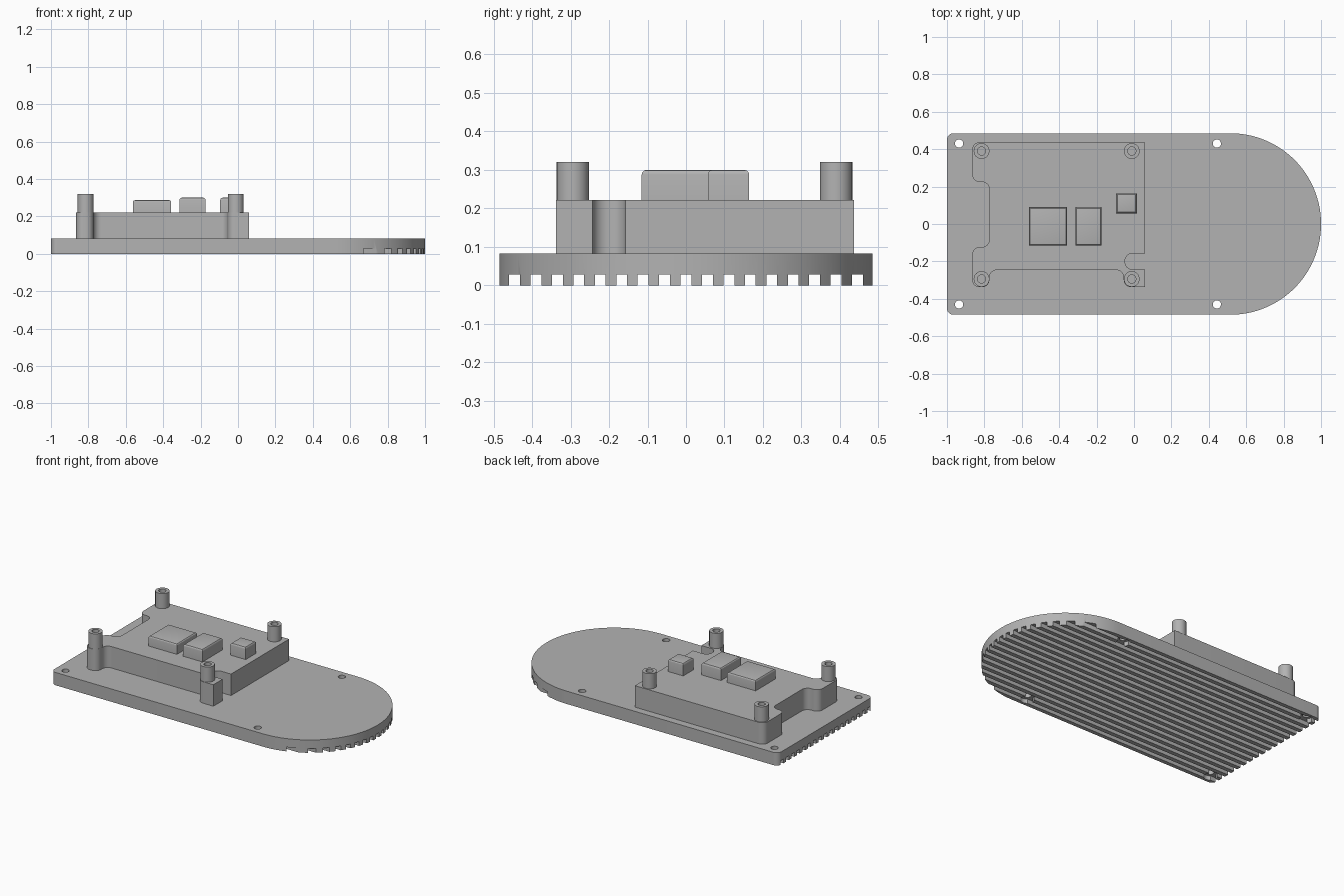
import bpy, bmesh, math
from mathutils import Vector

cube = bpy.data.objects.get("Cube")
if cube:
    bpy.data.objects.remove(cube, do_unlink=True)

metal = bpy.data.materials.new("grey_metal")
metal.use_nodes = True
GREY = (0.45, 0.45, 0.45, 1)
metal.diffuse_color = GREY
metal.node_tree.nodes["Principled BSDF"].inputs["Base Color"].default_value = GREY


def rounded(corners, segs=10):
    """Outline from (x, y, radius) corners, each replaced by a tangent arc."""
    pts = []
    for i, (x, y, r) in enumerate(corners):
        p = Vector((x, y))
        if r == 0:
            pts.append(p)
            continue
        a = (Vector(corners[i - 1][:2]) - p).normalized()
        b = (Vector(corners[(i + 1) % len(corners)][:2]) - p).normalized()
        centre = p + (a + b) * r          # all corners are right angles
        for k in range(segs + 1):
            t = math.pi / 2 * k / segs
            pts.append(centre - b * r * math.cos(t) - a * r * math.sin(t))
    return pts


def circle(x, y, r, n=32):
    return [Vector((x + r * math.cos(math.tau * k / n),
                    y + r * math.sin(math.tau * k / n))) for k in range(n)]


def rect(x0, x1, y0, y1):
    return [Vector(p) for p in ((x0, y0), (x1, y0), (x1, y1), (x0, y1))]


def prism(name, outlines, z0, z1):
    """Extrude one or more separate outlines from z0 to z1."""
    bm = bmesh.new()
    for pts in outlines:
        face = bm.faces.new([bm.verts.new((p.x, p.y, z0)) for p in pts])
        top = bmesh.ops.extrude_face_region(bm, geom=[face])["geom"]
        for v in top:
            if isinstance(v, bmesh.types.BMVert):
                v.co.z = z1
    bmesh.ops.recalc_face_normals(bm, faces=bm.faces)
    mesh = bpy.data.meshes.new(name)
    bm.to_mesh(mesh)
    bm.free()
    mesh.materials.append(metal)
    obj = bpy.data.objects.new(name, mesh)
    bpy.context.collection.objects.link(obj)
    return obj


def activate(obj):
    bpy.ops.object.select_all(action="DESELECT")
    obj.select_set(True)
    bpy.context.view_layer.objects.active = obj


def cut(obj, cutter):
    mod = obj.modifiers.new("cut", "BOOLEAN")
    mod.operation, mod.solver, mod.object = "DIFFERENCE", "EXACT", cutter
    activate(obj)
    bpy.ops.object.modifier_apply(modifier=mod.name)
    bpy.data.objects.remove(cutter, do_unlink=True)


def smooth(obj):
    activate(obj)
    bpy.ops.object.shade_smooth_by_angle(angle=math.radians(30))


# Base plate: square left end, semicircular right end
HALF, TOP = 0.485, 0.083
base = prism("base_plate", [rounded([
    (-1, -HALF, 0.035), (1, -HALF, 0.4845), (1, HALF, 0.4845), (-1, HALF, 0.035)], 28)],
    0, TOP)

# Cooling grooves along the underside
PITCH, GAP, DEPTH = 0.0557, 0.014, 0.028
cut(base, prism("groove_cutter", [rect(-1.1, 1.1, i * PITCH - GAP, i * PITCH + GAP)
                                  for i in range(-8, 9)], -0.05, DEPTH))

# Mounting holes with counterbores among the fins
spots = [(x, y) for x in (-0.935, 0.443) for y in (-0.43, 0.43)]
cut(base, prism("counterbore_cutter", [circle(x, y, 0.04) for x, y in spots], -0.06, DEPTH))
cut(base, prism("hole_cutter", [circle(x, y, 0.022) for x, y in spots], -0.1, 0.2))
smooth(base)

# Raised block with side recesses and corner legs
R = 0.04
BLOCK = 0.222
block = prism("raised_block", [rounded([
    (-0.865, 0.437, R), (-0.865, 0.225, R), (-0.773, 0.225, R),
    (-0.773, -0.123, R), (-0.865, -0.123, R), (-0.865, -0.338, R),
    (-0.773, -0.338, R), (-0.773, -0.246, R), (-0.055, -0.246, R),
    (-0.055, -0.338, R), (0.06, -0.338, 0), (0.06, -0.243, 0),
    (-0.048, -0.243, R), (-0.048, -0.157, R), (0.06, -0.157, 0),
    (0.06, 0.437, 0)])], 0.07, BLOCK)
smooth(block)

# Hollow standoffs on the four corners
for side, x in (("right", -0.815), ("left", -0.012)):
    for end, y in (("front", -0.294), ("back", 0.39)):
        post = prism(f"standoff_{end}_{side}", [circle(x, y, 0.042)], BLOCK - 0.01, 0.32)
        cut(post, prism("bore_cutter", [circle(x, y, 0.022)], 0.1, 0.4))
        smooth(post)

# Contact pads with softened top edges
for name, area, top in (("large_pad", (-0.562, -0.357, -0.115, 0.09), 0.287),
                        ("medium_pad", (-0.313, -0.174, -0.115, 0.09), 0.3),
                        ("small_pad", (-0.095, 0.015, 0.057, 0.164), 0.3)):
    pad = prism(name, [rect(*area)], BLOCK - 0.01, top)
    bm = bmesh.new()
    bm.from_mesh(pad.data)
    rim = [e for e in bm.edges if all(v.co.z > top - 0.001 for v in e.verts)]
    bmesh.ops.bevel(bm, geom=rim, offset=0.012, segments=3, affect="EDGES", profile=0.5)
    bm.to_mesh(pad.data)
    bm.free()
    smooth(pad)
